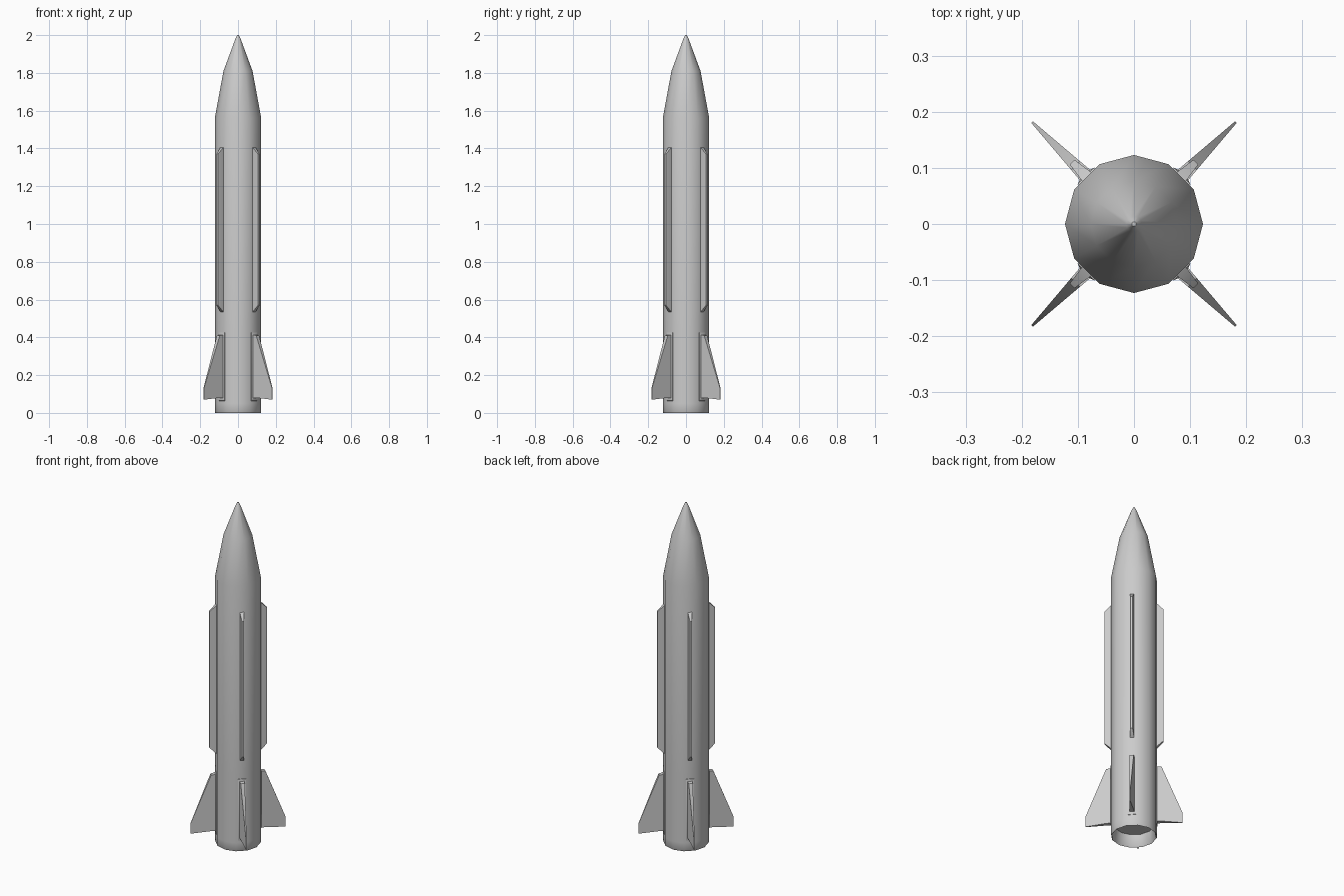
import bpy, bmesh, math
from math import cos, sin, pi

if "Cube" in bpy.data.objects:
    bpy.data.objects.remove(bpy.data.objects["Cube"])

SIDES = 12


def finish(name, bm, angle):
    bmesh.ops.recalc_face_normals(bm, faces=bm.faces)
    me = bpy.data.meshes.new(name)
    bm.to_mesh(me)
    bm.free()
    ob = bpy.data.objects.new(name, me)
    bpy.context.collection.objects.link(ob)
    bpy.ops.object.select_all(action='DESELECT')
    ob.select_set(True)
    bpy.context.view_layer.objects.active = ob
    bpy.ops.object.shade_smooth_by_angle(angle=math.radians(angle))
    return ob


def loft(bm, rings, cap_start=True, cap_end=True):
    loops = [[bm.verts.new(p) for p in ring] for ring in rings]
    for a, b in zip(loops, loops[1:]):
        n = len(a)
        for i in range(n):
            bm.faces.new((a[i], a[(i + 1) % n], b[(i + 1) % n], b[i]))
    if cap_start:
        bm.faces.new(loops[0])
    if cap_end:
        bm.faces.new(loops[-1])


# Body: twelve-sided tube with pointed nose and recessed exhaust
profile = [(0.105, 0.07), (0.116, 0.004), (0.120, 0), (0.123, 0.005), (0.123, 0.05),
           (0.123, 0.45), (0.123, 1.56), (0.077, 1.81), (0.014, 1.98), (0.004, 2.0)]
bm = bmesh.new()
loft(bm, [[(r * cos(2 * pi * i / SIDES), r * sin(2 * pi * i / SIDES), z)
           for i in range(SIDES)] for r, z in profile])
finish("rocket_body", bm, 50)


# Blade: sections (radius, half thickness, low z, high z) along a diagonal
def blade(name, angle, sections):
    c, s = cos(angle), sin(angle)
    rings = []
    for r, t, lo, hi in sections:
        rings.append([(r * c - w * s, r * s + w * c, z)
                      for w, z in ((-t, lo), (t, lo), (t, hi), (-t, hi))])
    bm = bmesh.new()
    loft(bm, rings)
    finish(name, bm, 30)


tail_fin = [(0.112, 0.022, 0.06, 0.43), (0.121, 0.021, 0.065, 0.425),
            (0.124, 0.013, 0.08, 0.413), (0.147, 0.011, 0.08, 0.41),
            (0.257, 0.002, 0.07, 0.13)]
strake = [(0.110, 0.011, 0.53, 1.41), (0.121, 0.011, 0.535, 1.405),
          (0.156, 0.006, 0.57, 1.37)]

for k in range(4):
    a = pi / 4 + k * pi / 2
    blade(f"tail_fin_{k + 1}", a, tail_fin)
    blade(f"body_strake_{k + 1}", a, strake)
